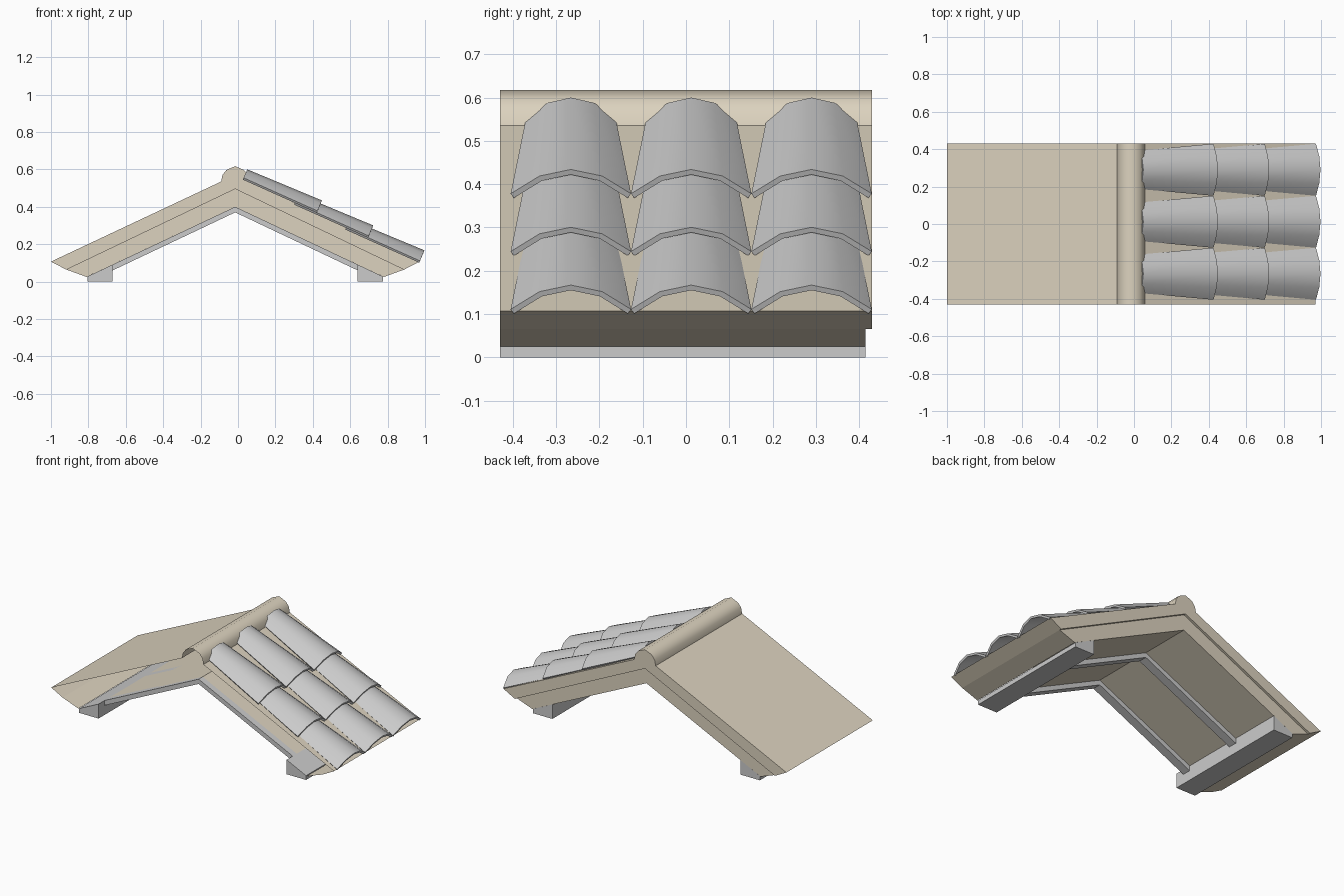
import bpy, bmesh, math

if "Cube" in bpy.data.objects:
    bpy.data.objects.remove(bpy.data.objects["Cube"])

tan = bpy.data.materials.new("tan_board")
tan.diffuse_color = (0.72, 0.65, 0.52, 1)
tan.use_nodes = True
tan.node_tree.nodes["Principled BSDF"].inputs["Base Color"].default_value = tan.diffuse_color


def finish(name, bm, mat=None, angle=None):
    bmesh.ops.remove_doubles(bm, verts=bm.verts, dist=0.0005)
    bmesh.ops.recalc_face_normals(bm, faces=bm.faces)
    me = bpy.data.meshes.new(name)
    bm.to_mesh(me)
    bm.free()
    ob = bpy.data.objects.new(name, me)
    bpy.context.collection.objects.link(ob)
    if mat:
        me.materials.append(mat)
    if angle:
        bpy.ops.object.select_all(action='DESELECT')
        ob.select_set(True)
        bpy.context.view_layer.objects.active = ob
        bpy.ops.object.shade_smooth_by_angle(angle=math.radians(angle))
    return ob


def cap(bm, pts, y):
    bm.faces.new([bm.verts.new((x, y, z)) for x, z in pts])


def strip(bm, pts, y0, y1):
    rows = [[bm.verts.new((x, y, z)) for x, z in pts] for y in (y0, y1)]
    for i in range(len(pts) - 1):
        bm.faces.new((rows[0][i], rows[0][i + 1], rows[1][i + 1], rows[1][i]))


def prism(name, pts, y0, y1):
    bm = bmesh.new()
    strip(bm, pts + pts[:1], y0, y1)
    cap(bm, pts, y0)
    cap(bm, pts, y1)
    return finish(name, bm)


FRONT, BACK, INSET = -0.43, 0.43, 0.415
CX = -0.015                        # ridge line

# Upper roof skin with rolled ridge, open at the front like a cut section
top = [(-1.0, 0.107), (-0.09, 0.535), (-0.083, 0.57), (-0.062, 0.597), (CX, 0.617),
       (0.032, 0.597), (0.053, 0.57), (0.06, 0.535), (0.97, 0.107)]
under = [(0.89, 0.065), (CX, 0.498), (-0.92, 0.065)]
bm = bmesh.new()
strip(bm, top, FRONT, BACK)
strip(bm, [top[-1], under[0]], FRONT, BACK)
strip(bm, [under[-1], top[0]], FRONT, BACK)
strip(bm, under, INSET, BACK)
cap(bm, top + under, BACK)
finish("roof_upper_skin", bm, tan, 50)

# Lower board: eave undersides, soffit and back end
bm = bmesh.new()
soffit = [(0.78, 0.025), (CX, 0.4), (-0.81, 0.025)]
strip(bm, [under[0], soffit[0]], FRONT, INSET)
strip(bm, [under[2], soffit[2]], FRONT, INSET)
strip(bm, [(0.64, 0.091), (CX, 0.4), (-0.67, 0.091)], -0.33, INSET)
cap(bm, under + soffit[::-1], INSET)
finish("roof_lower_board", bm, tan)

# Wall beams under both eaves
for name, s in (("beam_left", -1), ("beam_right", 1)):
    pts = [(CX + s * x, z) for x, z in ((0.655, 0), (0.79, 0), (0.79, 0.027), (0.655, 0.091))]
    prism(name, pts, FRONT, INSET)

# Rafters below the soffit
for i, y in enumerate((-0.37, 0.03)):
    prism(f"rafter_{i}", [(-0.67, 0.091), (CX, 0.4), (0.64, 0.091),
                          (0.64, 0.06), (CX, 0.37), (-0.67, 0.06)], y, y + 0.055)


# Tapered half-round tiles: three columns of three overlapping courses
def tile(name, dx, dz, yc):
    bm = bmesh.new()
    rows = []
    for (x, z), w, tilt, rise in (((0.03, 0.555), 0.103, 0.02, 0.045),
                                  ((0.425, 0.378), 0.139, 0.024, 0.056)):
        row = []
        for u, h in ((-1, 0), (-0.52, 0.73), (0, 1), (0.52, 0.73), (1, 0)):
            row.append(bm.verts.new((x + dx + tilt * h, yc + w * u, z + dz + rise * h)))
        rows.append(row)
    for i in range(4):
        bm.faces.new((rows[0][i], rows[1][i], rows[1][i + 1], rows[0][i + 1]))
    bmesh.ops.recalc_face_normals(bm, faces=bm.faces)
    if sum(f.normal.z for f in bm.faces) < 0:
        bmesh.ops.reverse_faces(bm, faces=bm.faces)
    bm.normal_update()
    # thickness towards the roof
    low = {v: bm.verts.new(v.co - v.normal * 0.013) for v in list(bm.verts)}
    edges = [(e.verts[0], e.verts[1]) for e in bm.edges if e.is_boundary]
    for f in list(bm.faces):
        bm.faces.new([low[v] for v in reversed(f.verts)])
    for a, b in edges:
        bm.faces.new((a, b, low[b], low[a]))
    finish(name, bm, None, 40)


for col, yc in enumerate((-0.266, 0.012, 0.29)):
    for course in range(3):
        tile(f"roof_tile_{col}_{course}", 0.274 * course, -0.1335 * course, yc)
